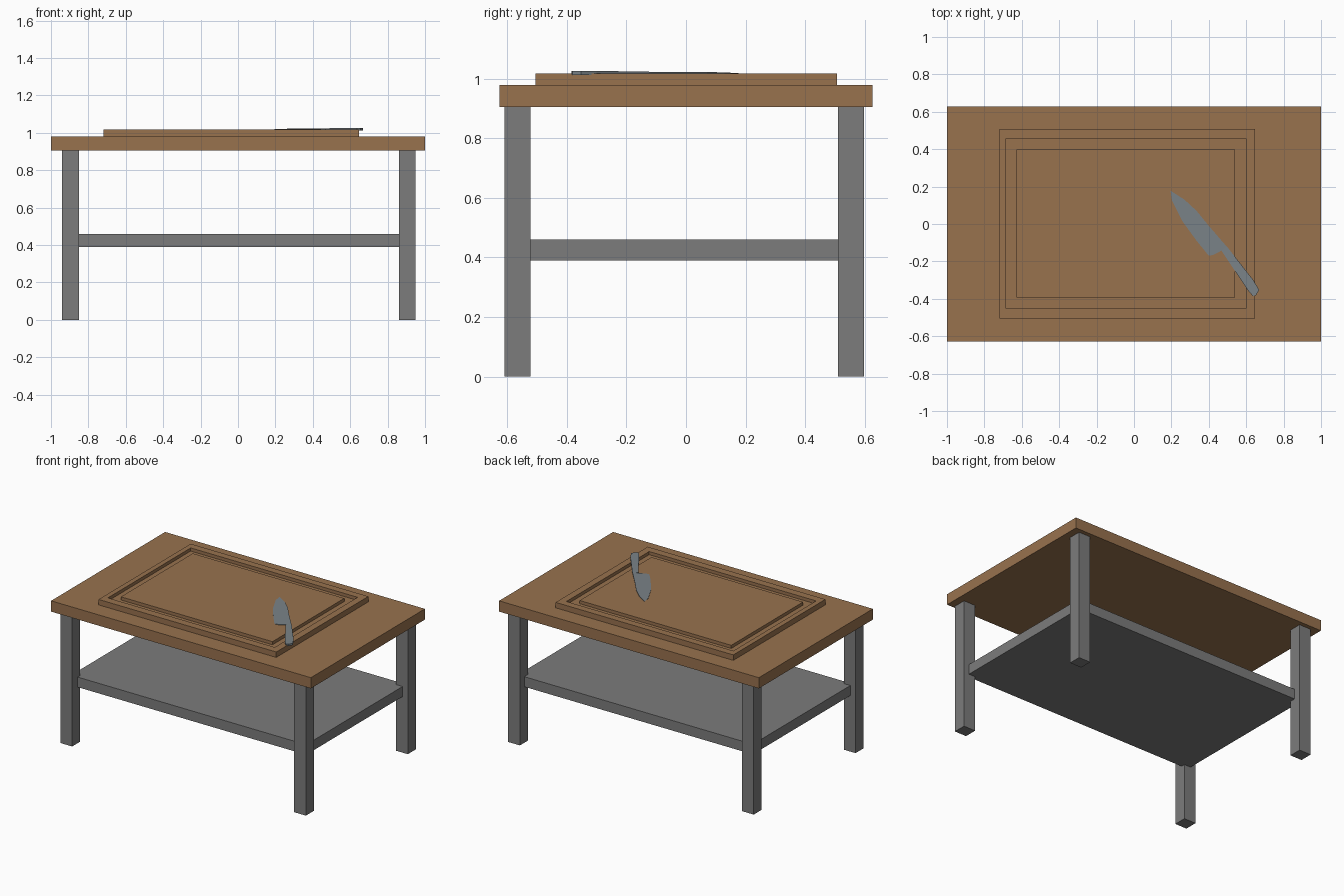
import bpy, bmesh

if "Cube" in bpy.data.objects:
    bpy.data.objects.remove(bpy.data.objects["Cube"])


def material(name, rgb):
    m = bpy.data.materials.new(name)
    m.diffuse_color = (*rgb, 1.0)
    m.use_nodes = True
    m.node_tree.nodes["Principled BSDF"].inputs["Base Color"].default_value = m.diffuse_color
    return m


WOOD = material("brown wood", (0.314, 0.168, 0.076))
GREY = material("grey metal", (0.20, 0.20, 0.20))
STEEL = material("blue grey steel", (0.195, 0.227, 0.246))


def loft(name, rings, mat):
    """Join matching point rings in order and cap both ends."""
    bm = bmesh.new()
    loops = [[bm.verts.new(p) for p in ring] for ring in rings]
    n = len(loops[0])
    for a, b in zip(loops, loops[1:]):
        for i in range(n):
            j = (i + 1) % n
            bm.faces.new((a[i], a[j], b[j], b[i]))
    bm.faces.new(loops[0][::-1])
    bm.faces.new(loops[-1])
    bmesh.ops.recalc_face_normals(bm, faces=bm.faces)
    me = bpy.data.meshes.new(name)
    bm.to_mesh(me)
    bm.free()
    me.materials.append(mat)
    ob = bpy.data.objects.new(name, me)
    bpy.context.collection.objects.link(ob)
    return ob


def rect(x0, x1, y0, y1, z):
    return [(x0, y0, z), (x1, y0, z), (x1, y1, z), (x0, y1, z)]


def box(name, x0, x1, y0, y1, z0, z1, mat):
    return loft(name, [rect(x0, x1, y0, y1, z0), rect(x0, x1, y0, y1, z1)], mat)


# Table: top, four legs and a shelf whose corners sit inside the legs
box("table_top", -1, 1, -0.627, 0.627, 0.905, 0.98, WOOD)
for side, x in (("left", -0.94), ("right", 0.86)):
    for end, y in (("front", -0.61), ("back", 0.51)):
        box(f"{end}_{side}_leg", x, x + 0.09, y, y + 0.088, 0, 0.905, GREY)
box("shelf", -0.90, 0.91, -0.55, 0.55, 0.39, 0.46, GREY)

# Cutting board with a juice groove around the middle panel
TOP, FLOOR = 1.018, 0.996
outer = (-0.72, 0.648, -0.505, 0.508)
groove_out = (-0.685, 0.60, -0.452, 0.458)
groove_in = (-0.627, 0.54, -0.392, 0.398)
loft("cutting_board", [
    rect(*outer, 0.98), rect(*outer, TOP),
    rect(*groove_out, TOP), rect(*groove_out, FLOOR),
    rect(*groove_in, FLOOR), rect(*groove_in, TOP),
], WOOD)

# Knife blade: thick along the spine, thin along the cutting edge
blade = [(0.195, 0.178, 1.019), (0.203, 0.125, 1.020), (0.26, 0.013, 1.020),
         (0.335, -0.09, 1.020), (0.40, -0.17, 1.020), (0.425, -0.165, 1.021),
         (0.475, -0.138, 1.023), (0.495, -0.12, 1.023), (0.40, -0.01, 1.023),
         (0.335, 0.07, 1.023), (0.27, 0.13, 1.022)]
loft("knife_blade", [[(x, y, 1.0165) for x, y, z in blade], blade], STEEL)

# Knife handle: slim at the blade, deeper and wider at the butt
handle = [(0.468, -0.143, 1.017, 1.024), (0.607, -0.352, 1.014, 1.027),
          (0.635, -0.385, 1.013, 1.026), (0.652, -0.382, 1.013, 1.026),
          (0.669, -0.352, 1.013, 1.026), (0.638, -0.300, 1.014, 1.027),
          (0.495, -0.118, 1.017, 1.024)]
loft("knife_handle", [[(x, y, a) for x, y, a, b in handle],
                      [(x, y, b) for x, y, a, b in handle]], STEEL)
